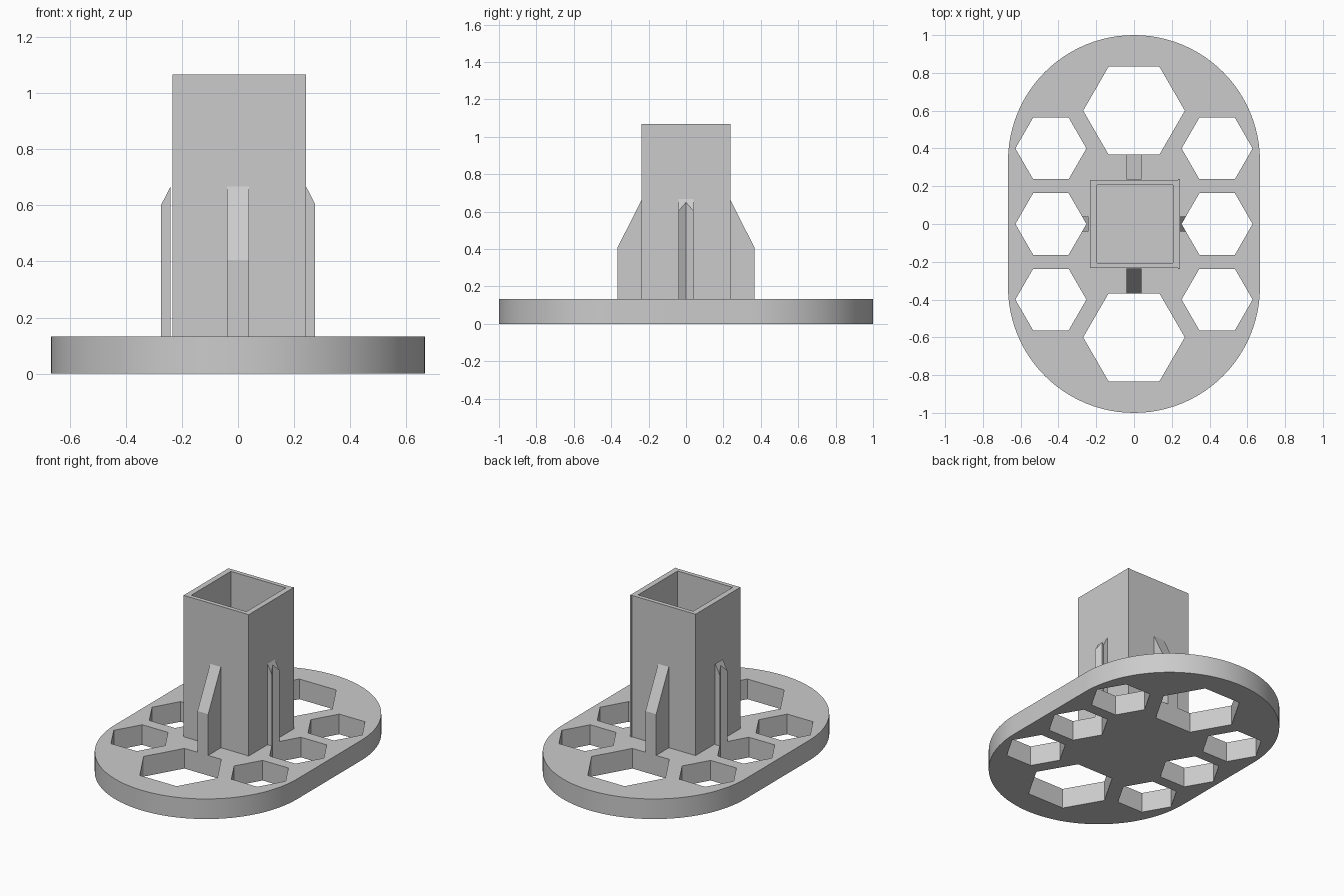
import bpy
import bmesh
from math import cos, sin, pi, radians
from mathutils import Matrix

if "Cube" in bpy.data.objects:
    bpy.data.objects.remove(bpy.data.objects["Cube"], do_unlink=True)

PLATE_TOP, TOWER_TOP, RIB_TOP = 0.133, 1.067, 0.667

grey = bpy.data.materials.new("plain grey")
grey.use_nodes = True
grey.diffuse_color = (0.6, 0.6, 0.6, 1)
grey.node_tree.nodes["Principled BSDF"].inputs["Base Color"].default_value = (0.6, 0.6, 0.6, 1)


def prism(name, outline, low, high, matrix=None):
    """Extrude a flat outline from low to high along z."""
    bm = bmesh.new()
    base = bm.faces.new([bm.verts.new((x, y, low)) for x, y in outline])
    up = bmesh.ops.extrude_face_region(bm, geom=[base])["geom"]
    bmesh.ops.translate(bm, vec=(0, 0, high - low),
                        verts=[v for v in up if isinstance(v, bmesh.types.BMVert)])
    if matrix:
        bm.transform(matrix)
    bmesh.ops.recalc_face_normals(bm, faces=bm.faces)
    mesh = bpy.data.meshes.new(name)
    bm.to_mesh(mesh)
    bm.free()
    mesh.materials.append(grey)
    obj = bpy.data.objects.new(name, mesh)
    bpy.context.collection.objects.link(obj)
    return obj


def cut(obj, cutter):
    """Subtract a cutter and apply the result."""
    mod = obj.modifiers.new("cut", "BOOLEAN")
    mod.operation, mod.solver, mod.object = "DIFFERENCE", "EXACT", cutter
    bpy.context.view_layer.objects.active = obj
    bpy.ops.object.modifier_apply(modifier=mod.name)


def hexagon(x, y, r):
    return [(x + r * cos(i * pi / 3), y + r * sin(i * pi / 3)) for i in range(6)]


# Base plate with rounded ends
steps, radius, straight = 48, 0.667, 0.333
arc = [(radius * cos(pi * i / steps), radius * sin(pi * i / steps) + straight)
       for i in range(steps + 1)]
base_plate = prism("base_plate", arc + [(-x, -y) for x, y in arc], 0, PLATE_TOP)

# Triangular ribs on the four sides of the tower
rib_reach = 0.27
rib_side = [(0, PLATE_TOP), (rib_reach, PLATE_TOP), (0, RIB_TOP)]
ribs = []
for name, angle, start in (("left_rib", 0, 0.243), ("back_rib", 90, 0.235),
                           ("right_rib", 180, 0.241), ("front_rib", 270, 0.235)):
    place = (Matrix.Rotation(radians(angle), 4, "Z") @ Matrix.Translation((start, 0, 0))
             @ Matrix.Rotation(pi / 2, 4, "X"))
    ribs.append(prism(name, rib_side, -0.039, 0.039, place))

# Hexagonal holes pass through the plate and trim the ribs
holes = [(0, side * 0.6, 0.269) for side in (-1, 1)]
holes += [(side * 0.44, y, 0.188) for side in (-1, 1) for y in (-0.4, 0, 0.4)]
for x, y, r in holes:
    cutter = prism("hole_cutter", hexagon(x, y, r), -0.5, 1.5)
    cut(base_plate, cutter)
    for rib in ribs:
        centre = sum((rib.matrix_world @ v.co for v in rib.data.vertices),
                     start=cutter.location.copy()) / len(rib.data.vertices)
        if abs(centre.x - x) < 0.3 and abs(centre.y - y) < 0.3 and (x == 0 or y == 0):
            cut(rib, cutter)
    bpy.data.objects.remove(cutter, do_unlink=True)

# Square tube whose left wall stands slightly proud
half, step, proud, wide = 0.234, 0.232, 0.243, 0.239
front_half = [(-half, -half), (step, -half), (step, -wide), (proud, -wide)]
tower = prism("square_tower", front_half + [(x, -y) for x, y in reversed(front_half)],
              PLATE_TOP, TOWER_TOP)
cavity = prism("cavity_cutter", [(-0.197, -0.206), (0.206, -0.206), (0.206, 0.206), (-0.197, 0.206)],
               0, 1.5)
cut(tower, cavity)
bpy.data.objects.remove(cavity, do_unlink=True)

# Smooth the curved rim while keeping hard edges
bpy.ops.object.select_all(action="DESELECT")
base_plate.select_set(True)
bpy.context.view_layer.objects.active = base_plate
bpy.ops.object.shade_smooth_by_angle(angle=radians(30))
